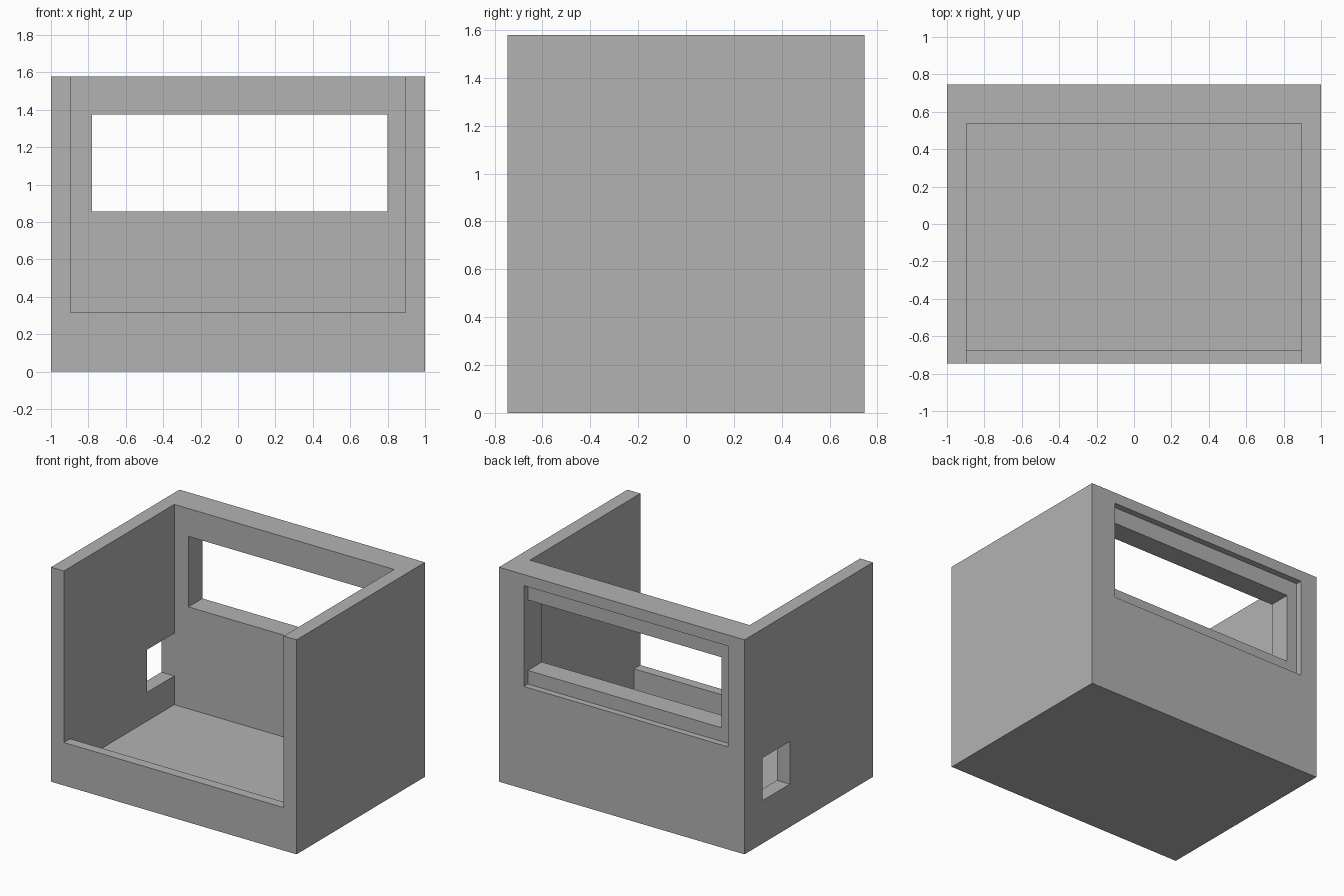
import bpy
import bmesh

cube = bpy.data.objects.get("Cube")
if cube:
    bpy.data.objects.remove(cube, do_unlink=True)

# One plain grey material
grey = bpy.data.materials.new("plain grey")
grey.use_nodes = True
colour = (0.448, 0.448, 0.448, 1)
grey.diffuse_color = colour
grey.node_tree.nodes["Principled BSDF"].inputs["Base Color"].default_value = colour


def add_object(name, bm):
    bmesh.ops.recalc_face_normals(bm, faces=bm.faces)
    mesh = bpy.data.meshes.new(name)
    bm.to_mesh(mesh)
    bm.free()
    mesh.materials.append(grey)
    obj = bpy.data.objects.new(name, mesh)
    bpy.context.collection.objects.link(obj)
    return obj


def prism(name, profile, x0, x1):
    """Extrude a (y, z) profile from x0 to x1."""
    bm = bmesh.new()
    face = bm.faces.new([bm.verts.new((x0, y, z)) for y, z in profile])
    side = bmesh.ops.extrude_face_region(bm, geom=[face])["geom"]
    verts = [v for v in side if isinstance(v, bmesh.types.BMVert)]
    bmesh.ops.translate(bm, verts=verts, vec=(x1 - x0, 0, 0))
    return add_object(name, bm)


def box(name, x, y, z):
    return prism(name, [(y[0], z[0]), (y[1], z[0]), (y[1], z[1]), (y[0], z[1])], *x)


# Main dimensions
DEPTH, HEIGHT = 0.747, 1.579
INNER_X, BACK_Y, LIP_Y = 0.895, 0.537, -0.674
FLOOR_Z, LIP_Z = 0.105, 0.316

shell = box("open_box_shell", (-1, 1), (-DEPTH, DEPTH), (0, HEIGHT))

cutters = [
    # Inside space, open at the top and above the low front lip
    prism("cavity_cutter",
          [(LIP_Y, FLOOR_Z), (BACK_Y, FLOOR_Z), (BACK_Y, 2),
           (-1, 2), (-1, LIP_Z), (LIP_Y, LIP_Z)], -INNER_X, INNER_X),
    # Window through the back wall
    box("window_cutter", (-0.78, 0.798), (0.4, 1), (0.855, 1.374)),
    # Shallow recess round the window, on the outside
    box("window_recess_cutter", (-0.865, 0.798), (0.7, 1), (0.755, 1.497)),
    # Small opening in the side wall
    box("side_opening_cutter", (-1.2, -0.8), (0.221, BACK_Y), (LIP_Z, 0.63)),
]

# Cut the shell and remove the cutters
bpy.context.view_layer.objects.active = shell
for cutter in cutters:
    mod = shell.modifiers.new(cutter.name, "BOOLEAN")
    mod.operation = "DIFFERENCE"
    mod.solver = "EXACT"
    mod.object = cutter
    bpy.ops.object.modifier_apply(modifier=mod.name)
    bpy.data.objects.remove(cutter, do_unlink=True)
